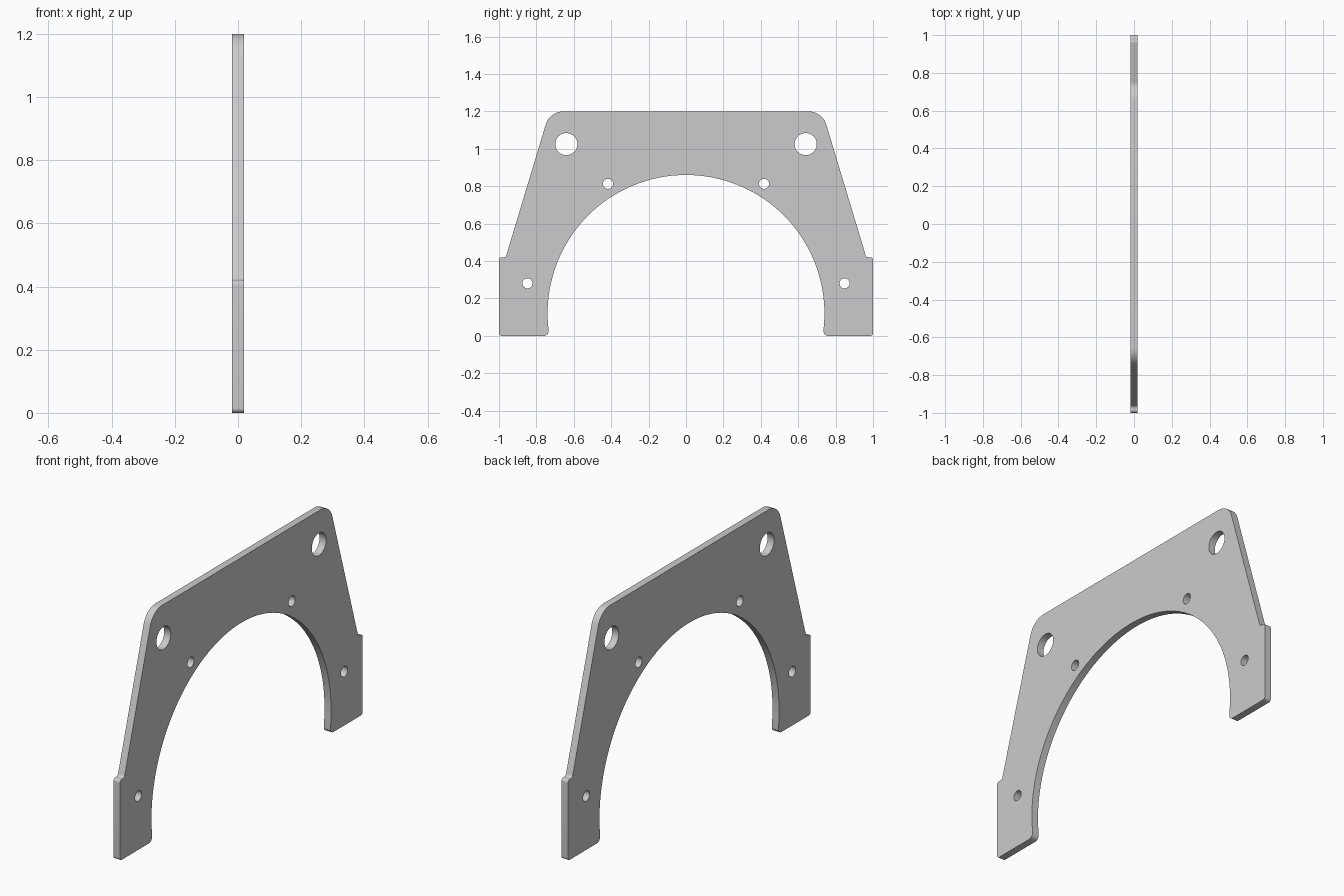
import bpy
from math import sin, cos, tan, pi, atan2, asin
from mathutils import Vector, Matrix

if "Cube" in bpy.data.objects:
    bpy.data.objects.remove(bpy.data.objects["Cube"])

THICK = 0.038


def fillet(prev, corner, nxt, r, n=8):
    """Points of a round of radius r at a corner."""
    p, c, q = Vector(prev), Vector(corner), Vector(nxt)
    a, b = (p - c).normalized(), (q - c).normalized()
    half = a.angle(b) / 2
    centre = c + (a + b).normalized() * (r / sin(half))
    t = r / tan(half)
    s, e = c + a * t - centre, c + b * t - centre
    a0 = atan2(s.y, s.x)
    d = (atan2(e.y, e.x) - a0 + pi) % (2 * pi) - pi
    return [(centre.x + r * cos(a0 + d * i / n), centre.y + r * sin(a0 + d * i / n))
            for i in range(n + 1)]


def circle(y, z, r, n=40):
    return [(y + r * cos(2 * pi * i / n), z + r * sin(2 * pi * i / n)) for i in range(n)]


# Outer corners of the right half (y, z, round radius), bottom inside to top
corners = [(0.735, 0, 0.025), (1.0, 0, 0.015), (1.0, 0.42, 0.015),
           (0.964, 0.42, 0.015), (0.729, 1.2, 0.10)]
path = [(0.735, 0.09)] + [c[:2] for c in corners] + [(0, 1.2)]
half = []
for i, c in enumerate(corners):
    half += fillet(path[i], path[i + 1], path[i + 2], c[2])

# Large arch cut between the legs
R, ZC = 0.74, 0.12
a0 = asin((0.09 - ZC) / R)
N = 96
arch = [(R * cos(pi - a0 - (pi - 2 * a0) * i / N), ZC + R * sin(pi - a0 - (pi - 2 * a0) * i / N))
        for i in range(N + 1)]
outline = half + [(-y, z) for y, z in reversed(half)] + arch

# Mirrored bolt holes
loops = [outline]
for y, z, r in [(0.64, 1.025, 0.059), (0.417, 0.813, 0.027), (0.848, 0.281, 0.027)]:
    loops += [circle(y, z, r), circle(-y, z, r)]

# Filled and extruded plate, stood up in the YZ plane
curve = bpy.data.curves.new("arch_plate", 'CURVE')
curve.dimensions = '2D'
curve.fill_mode = 'BOTH'
curve.extrude = THICK / 2
for pts in loops:
    s = curve.splines.new('POLY')
    s.points.add(len(pts) - 1)
    for p, (y, z) in zip(s.points, pts):
        p.co = (y, z, 0, 1)
    s.use_cyclic_u = True
plate = bpy.data.objects.new("arch_plate", curve)
bpy.context.collection.objects.link(plate)
bpy.context.view_layer.objects.active = plate
plate.select_set(True)
bpy.ops.object.convert(target='MESH')
plate = bpy.context.object
plate.data.transform(Matrix.Rotation(pi / 2, 4, 'Z') @ Matrix.Rotation(pi / 2, 4, 'X'))

# Weld caps to walls and shade the rounds smooth
bpy.ops.object.mode_set(mode='EDIT')
bpy.ops.mesh.select_all(action='SELECT')
bpy.ops.mesh.remove_doubles(threshold=0.0002)
bpy.ops.mesh.normals_make_consistent(inside=False)
bpy.ops.object.mode_set(mode='OBJECT')
bpy.ops.object.shade_smooth_by_angle(angle=pi / 6)
